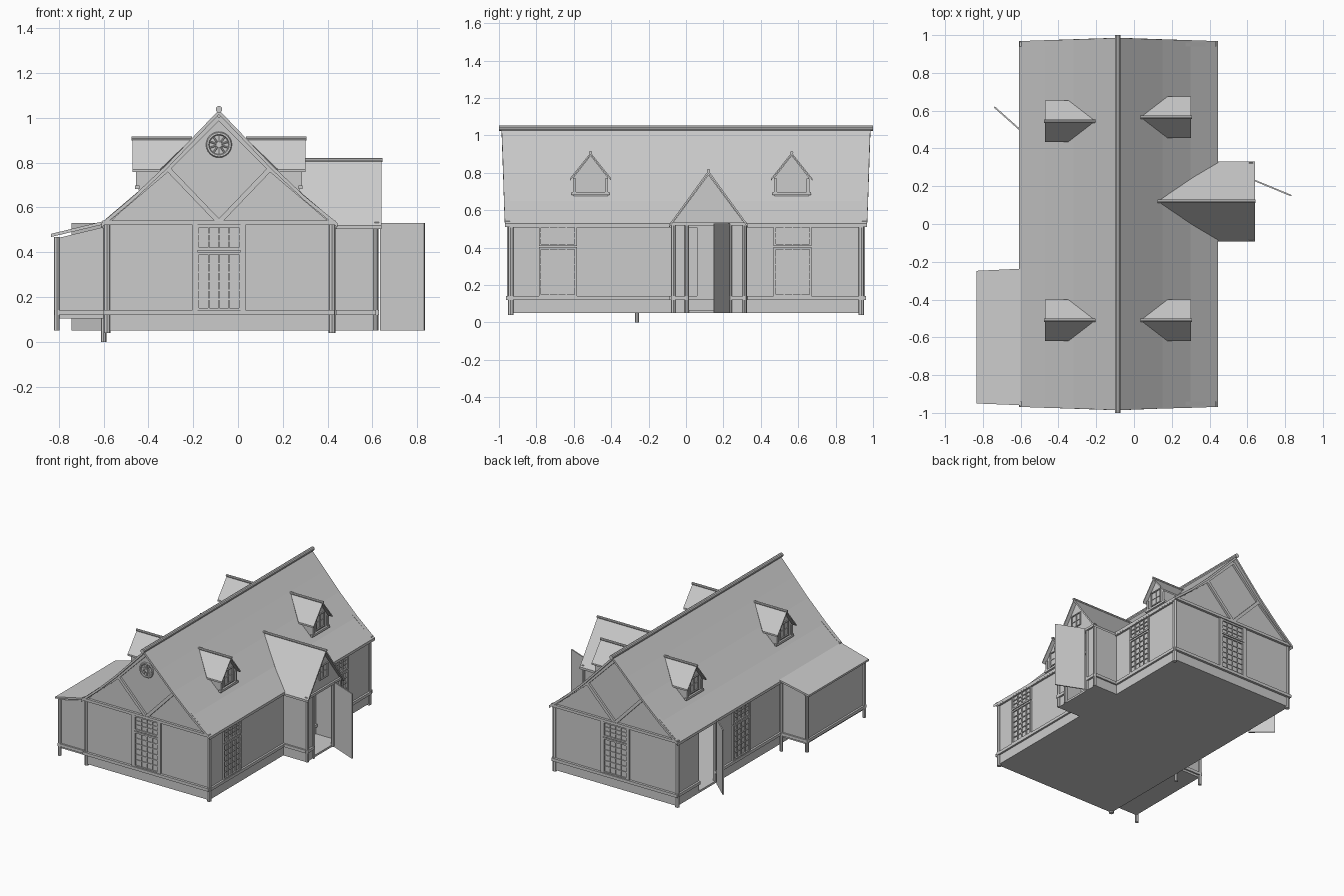
import bpy, bmesh
from math import radians, atan2, hypot, cos, sin, pi
from mathutils import Matrix, Vector

if "Cube" in bpy.data.objects:
    bpy.data.objects.remove(bpy.data.objects["Cube"])

CX = -0.085                      # ridge line of the main house
WX0, WX1, WY = -0.59, 0.425, 0.945
ID = Matrix.Identity(4)


def finish(name, bm):
    bmesh.ops.recalc_face_normals(bm, faces=bm.faces)
    me = bpy.data.meshes.new(name)
    bm.to_mesh(me)
    bm.free()
    ob = bpy.data.objects.new(name, me)
    bpy.context.collection.objects.link(ob)
    return ob


def boxes(name, items, M=ID):
    """One object made of axis-aligned boxes (lo, hi), placed by M."""
    bm = bmesh.new()
    for lo, hi in items:
        lo, hi = Vector(lo), Vector(hi)
        T = Matrix.Translation((lo + hi) / 2) @ Matrix.Diagonal((*(hi - lo), 1))
        bmesh.ops.create_cube(bm, size=1, matrix=M @ T)
    return finish(name, bm)


def loft(name, a, b):
    """Closed solid between two matching outlines."""
    bm = bmesh.new()
    va, vb = [bm.verts.new(p) for p in a], [bm.verts.new(p) for p in b]
    n = len(a)
    bm.faces.new(va)
    bm.faces.new(vb[::-1])
    for i in range(n):
        j = (i + 1) % n
        bm.faces.new((va[i], vb[i], vb[j], va[j]))
    return finish(name, bm)


def rod(name, p, q, r, sides=8):
    p, q = Vector(p), Vector(q)
    d = q - p
    bm = bmesh.new()
    M = Matrix.Translation((p + q) / 2) @ d.to_track_quat('Z', 'Y').to_matrix().to_4x4()
    bmesh.ops.create_cone(bm, cap_ends=True, segments=sides, radius1=r, radius2=r, depth=d.length, matrix=M)
    return finish(name, bm)


def wall(x, y, deg):
    """Wall frame: local x runs along the wall, local -y points outward."""
    return Matrix.Translation((x, y, 0)) @ Matrix.Rotation(radians(deg), 4, 'Z')


def brace(name, M, p, q, w=0.022, d=0.015):
    L, a = hypot(q[0] - p[0], q[1] - p[1]), atan2(q[1] - p[1], q[0] - p[0])
    T = Matrix.Translation((p[0], 0, p[1])) @ Matrix.Rotation(-a, 4, 'Y')
    return boxes(name, [((0, -d, -w / 2), (L, 0.005, w / 2))], M @ T)


def window(name, M, w, z0, z1, cols, rows, d=0.01, f=0.012):
    h = w / 2
    parts = [((-h - f, -d, z0 - f), (-h, .004, z1 + f)), ((h, -d, z0 - f), (h + f, .004, z1 + f)),
             ((-h, -d, z0 - f), (h, .004, z0)), ((-h, -d, z1), (h, .004, z1 + f))]
    for i in range(1, cols):
        u = -h + w * i / cols
        parts.append(((u - .003, -d * .7, z0), (u + .003, .004, z1)))
    for i in range(1, rows):
        z = z0 + (z1 - z0) * i / rows
        parts.append(((-h, -d * .6, z - .003), (h, .004, z + .003)))
    return boxes(name, parts, M)


def tall_window(name, M):
    window(name + "_lower", M, 0.18, 0.15, 0.39, 4, 6)
    window(name + "_upper", M, 0.18, 0.42, 0.51, 4, 3)


# Main walls with a door gap in the left wall
t = 0.02
boxes("main_walls", [
    ((WX0, -WY, .05), (WX1, -WY + t, .53)), ((WX0, WY - t, .05), (WX1, WY, .53)),
    ((WX1 - t, -WY, .05), (WX1, WY, .53)),
    ((WX0, -WY, .05), (WX0 + t, .50, .53)), ((WX0, .69, .05), (WX0 + t, WY, .53))])
boxes("floor", [((WX0, -WY, .05), (WX1, WY, .065))])

# Main roof: slightly flared slopes, ridge ends reach further than the eaves
outer = [(-.61, .53, .968), (-.47, .648, .973), (-.32, .79, .977), (-.2, .915, .981), (CX, 1.035, .986)]
outer += [(2 * CX - x + (.005 if z < .6 else 0), z, y) for x, z, y in outer[-2::-1]]
ring = outer + [(x, z - .02, y) for x, z, y in outer[::-1]]
loft("main_roof", [(x, -y, z) for x, z, y in ring], [(x, y, z) for x, z, y in ring])
rod("ridge_pole", (CX, -1, 1.038), (CX, 1, 1.038), .015, 10)

# Gable walls with braces, beams, posts and tall windows
for end, s, deg in (("front", -1, 0), ("back", 1, 180)):
    gable = [(max(WX0, min(x, WX1)), z - .015) for x, z, _ in outer]
    loft(end + "_gable", [(x, s * WY, z) for x, z in gable], [(x, s * (WY - t), z) for x, z in gable])
    M = wall(CX, s * WY, deg)
    for side in (-1, 1):
        brace(end + "_gable_brace", M, (0, .535), (side * .235, .78))
        brace(end + "_rake", M, (side * .50, .54), (side * .235, .765), .02)
        brace(end + "_rake", M, (side * .235, .765), (0, 1.0), .02)
        boxes(end + "_window_post", [((side * .107 - .011, -.012, .14), (side * .107 + .011, .005, .53))], M)
    boxes(end + "_beams", [((-.515, -.018, .12), (.515, .005, .142)),
                           ((-.52, -.018, .522), (.52, .005, .542))], M)
    tall_window(end + "_window", M)

for x in (WX0 + .005, WX1 - .005):
    for y in (-WY + .008, WY - .008):
        rod("corner_post", (x, y, .04), (x, y, .53), .016)
for x in (WX0 - .004, WX1 + .004):
    boxes("side_beams", [((x - .01, -WY, .505 if x < 0 else .508), (x + .01, WY, .53))])
boxes("right_sill", [((WX1, -WY, .12), (WX1 + .014, WY, .142))])
boxes("left_sill", [((WX0 - .014, -WY, .12), (WX0, .5, .142)), ((WX0 - .014, .69, .12), (WX0, WY, .142))])

# Side wall windows
for y in (-.685, .57):
    tall_window("right_window", wall(WX1, y, 90))
tall_window("left_window", wall(WX0, .2, -90))

# Round window in the front gable
Mr = wall(CX, -WY - .006, 0) @ Matrix.Translation((0, 0, .88)) @ Matrix.Rotation(pi / 2, 4, 'X')
bpy.ops.mesh.primitive_torus_add(major_radius=.05, minor_radius=.008, major_segments=24, minor_segments=6)
bpy.context.object.name = "round_window_rim"
bpy.context.object.matrix_world = Mr
for i in range(5):
    a = pi * i / 5 + pi / 2
    d = Vector((cos(a) * .05, 0, sin(a) * .05))
    c = Vector((CX, -WY - .004, .88))
    rod("round_window_spoke", c - d, c + d, .004, 6)
rod("round_window_hub", (CX, -WY - .012, .88), (CX, -WY, .88), .013, 10)


def gable_roof(name, s, xr, xe, xo, yc, half, zr, ze, th=.012):
    """Small roof running back into the main slope; s mirrors about the ridge line."""
    X = lambda x: x if s > 0 else 2 * CX - x
    path = [(xe, -half, ze), (xr, 0, zr), (xe, half, ze)]
    prof = path + [(x, y, z - th) for x, y, z in path[::-1]]
    loft(name, [(X(xo), yc + y, z) for x, y, z in prof], [(X(x), yc + y, z) for x, y, z in prof])
    rod(name + "_ridge", (X(xr), yc, zr), (X(xo + .004), yc, zr), .009)


# Four dormers
for s, y in ((1, .565), (1, -.51), (-1, .545), (-1, -.51)):
    gable_roof("dormer_roof", s, .035, .178, .302, y, .11, .908, .77)
    X = lambda x: x if s > 0 else 2 * CX - x
    five = [(-.092, .675), (.092, .675), (.092, .775), (0, .893), (-.092, .775)]
    loft("dormer_walls", [(X(.275), y + u, z) for u, z in five], [(X(.12), y + u, z) for u, z in five])
    M = wall(X(.275), y, 90 * s)
    boxes("dormer_sill", [((-.102, -.014, .682), (.102, .005, .698))], M)
    boxes("dormer_posts", [((u - .008, -.01, .69), (u + .008, .005, .77)) for u in (-.086, .086)], M)
    window("dormer_window", M, .09, .715, .81, 2, 2, .008, .007)

# Entrance porch on the right side
PY, PX = .12, .615
gable_roof("porch_roof", 1, .125, .44, .64, PY, .212, .812, .52, .016)
boxes("porch_walls", [((WX1, -.075, .05), (PX, -.06, .53)), ((WX1, .305, .05), (PX, .32, .53)),
                      ((PX - .015, -.075, .05), (PX, .005, .53)), ((PX - .015, .235, .05), (PX, .32, .53))])
boxes("porch_floor", [((WX1, -.075, .05), (PX, .32, .065))])
tri = [(PY - .2, .52), (PY + .2, .52), (PY, .79)]
loft("porch_gable", [(PX, y, z) for y, z in tri], [(PX - .015, y, z) for y, z in tri])
Mp = wall(PX, PY, 90)
window("porch_gable_window", Mp, .085, .605, .695, 2, 2, .008, .006)
boxes("porch_beams", [((-.205, -.014, .517), (.205, .005, .535)), ((-.2, -.014, .12), (-.115, .005, .142)),
                      ((.115, -.014, .12), (.2, .005, .142))], Mp)
boxes("porch_side_sills", [((WX1, -.087, .12), (PX, -.075, .142)), ((WX1, .32, .12), (PX, .332, .142))])
for y in (-.068, .005, .235, .313):
    rod("porch_post", (PX, y, .05), (PX, y, .525), .012)
boxes("inner_door", [((-.06, -.012, .14), (.04, 0, .51))], wall(WX1, PY, 90))

# Open door leaves
for name, p, q in (("porch_door", (.635, .232), (.833, .15)), ("left_door", (-.605, .5), (-.74, .62))):
    L, a = hypot(q[0] - p[0], q[1] - p[1]), atan2(q[1] - p[1], q[0] - p[0])
    boxes(name, [((0, -.004, .05), (L, .004, .53))],
          Matrix.Translation((*p, 0)) @ Matrix.Rotation(a, 4, 'Z'))

# Lean-to on the left side
LX, L0, L1 = -.805, -.935, -.262
side = [(LX, .105), (WX0, .105), (WX0, .515), (LX, .463)]
loft("lean_to_walls", [(x, L0, z) for x, z in side], [(x, L1, z) for x, z in side])
slab = [(-.835, .468), (-.585, .528), (-.585, .542), (-.835, .482)]
loft("lean_to_roof", [(x, -.95 - .01 * (x > -.7), z) for x, z in slab],
     [(x, -.248 + .012 * (x > -.7), z) for x, z in slab])
boxes("lean_to_sills", [((LX - .014, L0, .12), (LX, L1, .142)), ((LX - .014, L0 - .012, .12), (WX0, L0, .142)),
                        ((LX - .014, L1, .12), (WX0, L1 + .012, .142))])
for y in (L0, L1):
    rod("lean_to_post", (LX - .004, y, .05), (LX - .004, y, .468), .013)
rod("lean_to_inner_post", (-.6, L1, 0), (-.6, L1, .515), .012)
